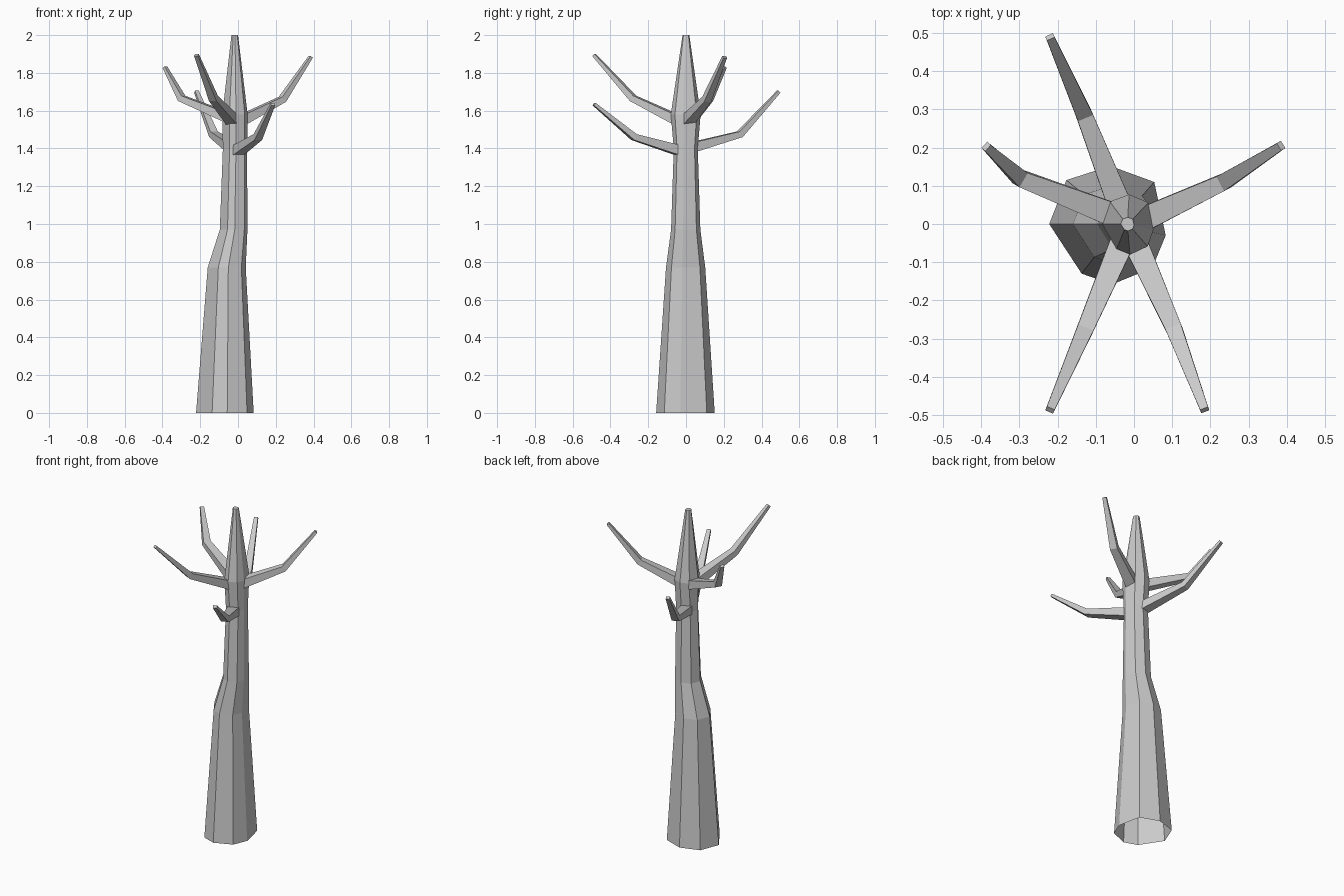
import bpy, bmesh
from mathutils import Vector

cube = bpy.data.objects.get("Cube")
if cube:
    bpy.data.objects.remove(cube, do_unlink=True)

# Single grey bark colour
bark = bpy.data.materials.new("grey_bark")
bark.use_nodes = True
GREY = (0.6, 0.6, 0.6, 1)
bark.diffuse_color = GREY
bark.node_tree.nodes["Principled BSDF"].inputs["Base Color"].default_value = GREY


def loft(name, rings, cap_start, cap_end):
    """Skin a list of point rings into a flat-shaded tube."""
    bm = bmesh.new()
    loops = [[bm.verts.new(p) for p in ring] for ring in rings]
    n = len(loops[0])
    for a, b in zip(loops, loops[1:]):
        for i in range(n):
            j = (i + 1) % n
            bm.faces.new((a[i], a[j], b[j], b[i]))
    if cap_start:
        bm.faces.new(loops[0][::-1])
    if cap_end:
        bm.faces.new(loops[-1])
    mesh = bpy.data.meshes.new(name)
    bm.to_mesh(mesh)
    bm.free()
    mesh.materials.append(bark)
    obj = bpy.data.objects.new(name, mesh)
    bpy.context.collection.objects.link(obj)
    return obj


# Trunk: uneven eight-sided outline, rescaled and shifted at each height, open below
outline = [(-.155, 0), (-.07, -.13), (.01, -.158), (.115, -.115),
           (.15, -.03), (.12, .11), (.005, .152), (-.11, .115)]
levels = [  # height, centre x, x scale, y scale
    (0, -.067, 1, 1), (.77, -.058, .66, .67), (.97, -.022, .48, .5),
    (1.4, -.015, .42, .41), (1.58, -.015, .44, .51), (2, -.017, .115, .115)]
loft("trunk", [[(cx + x * sx, y * sy, z) for x, y in outline]
               for z, cx, sx, sy in levels], False, True)


def branch(name, root, elbow, tip):
    """Tapering four-sided limb with one bend."""
    pts = [Vector(p) for p in (root, elbow, tip)]
    d0, d1 = (pts[1] - pts[0]).normalized(), (pts[2] - pts[1]).normalized()
    rings = []
    for p, d, w, h in zip(pts, (d0, (d0 + d1).normalized(), d1),
                          (.064, .043, .022), (.052, .034, .016)):
        side = d.cross(Vector((0, 0, 1))).normalized()
        up = side.cross(d)
        rings.append([p + side * w / 2 * a + up * h / 2 * b
                      for a, b in ((-1, -1), (1, -1), (1, 1), (-1, 1))])
    loft(name, rings, True, True)


# Five limbs around the upper trunk
branch("front_left_branch", (0, -.04, 1.39), (.105, -.275, 1.46), (.185, -.487, 1.635))
branch("front_right_branch", (-.03, -.045, 1.55), (-.13, -.28, 1.665), (-.22, -.487, 1.895))
branch("back_branch", (-.03, .03, 1.405), (-.13, .285, 1.475), (-.22, .49, 1.7))
branch("left_branch", (.02, .01, 1.55), (.235, .11, 1.66), (.385, .205, 1.885))
branch("right_branch", (-.045, .02, 1.56), (-.298, .12, 1.665), (-.387, .203, 1.83))
